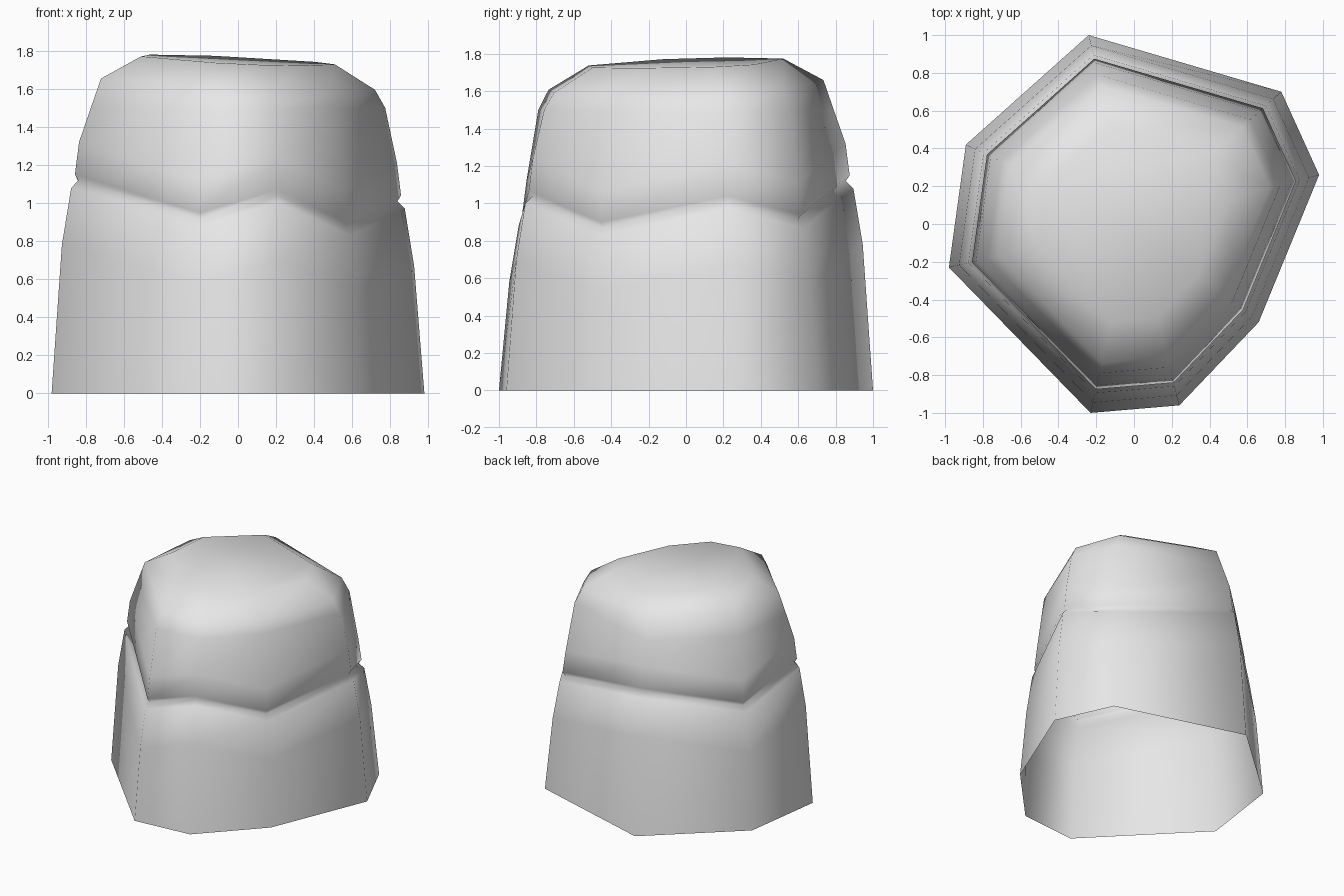
import bpy
import bmesh

cube = bpy.data.objects.get("Cube")
if cube:
    bpy.data.objects.remove(cube, do_unlink=True)

# Footprint corners, counter-clockwise: x, y, height of the crack
corners = [(0.98, 0.26, 1.01), (0.78, 0.70, 0.91), (-0.24, 1.0, 1.12),
           (-0.89, 0.42, 0.96), (-0.98, -0.23, 1.12), (-0.23, -1.0, 0.92),
           (0.24, -0.96, 1.04), (0.66, -0.52, 0.87)]


# Height rules for the rings
def from_ground(z):
    return lambda x, y, crack: z


def from_crack(dz):
    return lambda x, y, crack: crack + dz


def tilted(z):
    return lambda x, y, crack: z - 0.05 * x + 0.035 * y


# Profile from ground to crown: footprint scale and height rule
profile = [(1.0, from_ground(0)),
           (0.945, from_crack(-0.34)),
           (0.895, from_crack(-0.04)),
           (0.855, from_crack(0)),
           (0.875, from_crack(0.03)),
           (0.853, from_crack(0.2)),
           (0.79, from_ground(1.5)),
           (0.735, tilted(1.625)),
           (0.52, tilted(1.75))]

# Boulder shell: stacked rings, open underneath, flat crown
bm = bmesh.new()
rings = []
for scale, height in profile:
    ring = []
    for x, y, crack in corners:
        px, py = x * scale, y * scale
        ring.append(bm.verts.new((px, py, height(px, py, crack))))
    rings.append(ring)

count = len(corners)
for low, high in zip(rings, rings[1:]):
    for i in range(count):
        j = (i + 1) % count
        bm.faces.new((low[i], low[j], high[j], high[i]))
bm.faces.new(rings[-1])
for face in bm.faces:
    face.smooth = True

mesh = bpy.data.meshes.new("boulder")
bm.to_mesh(mesh)
bm.free()
boulder = bpy.data.objects.new("boulder", mesh)
bpy.context.collection.objects.link(boulder)

# Plain stone colour
stone = bpy.data.materials.new("pale_grey_stone")
stone.use_nodes = True
colour = (0.8, 0.8, 0.8, 1)
stone.diffuse_color = colour
stone.node_tree.nodes["Principled BSDF"].inputs["Base Color"].default_value = colour
mesh.materials.append(stone)
